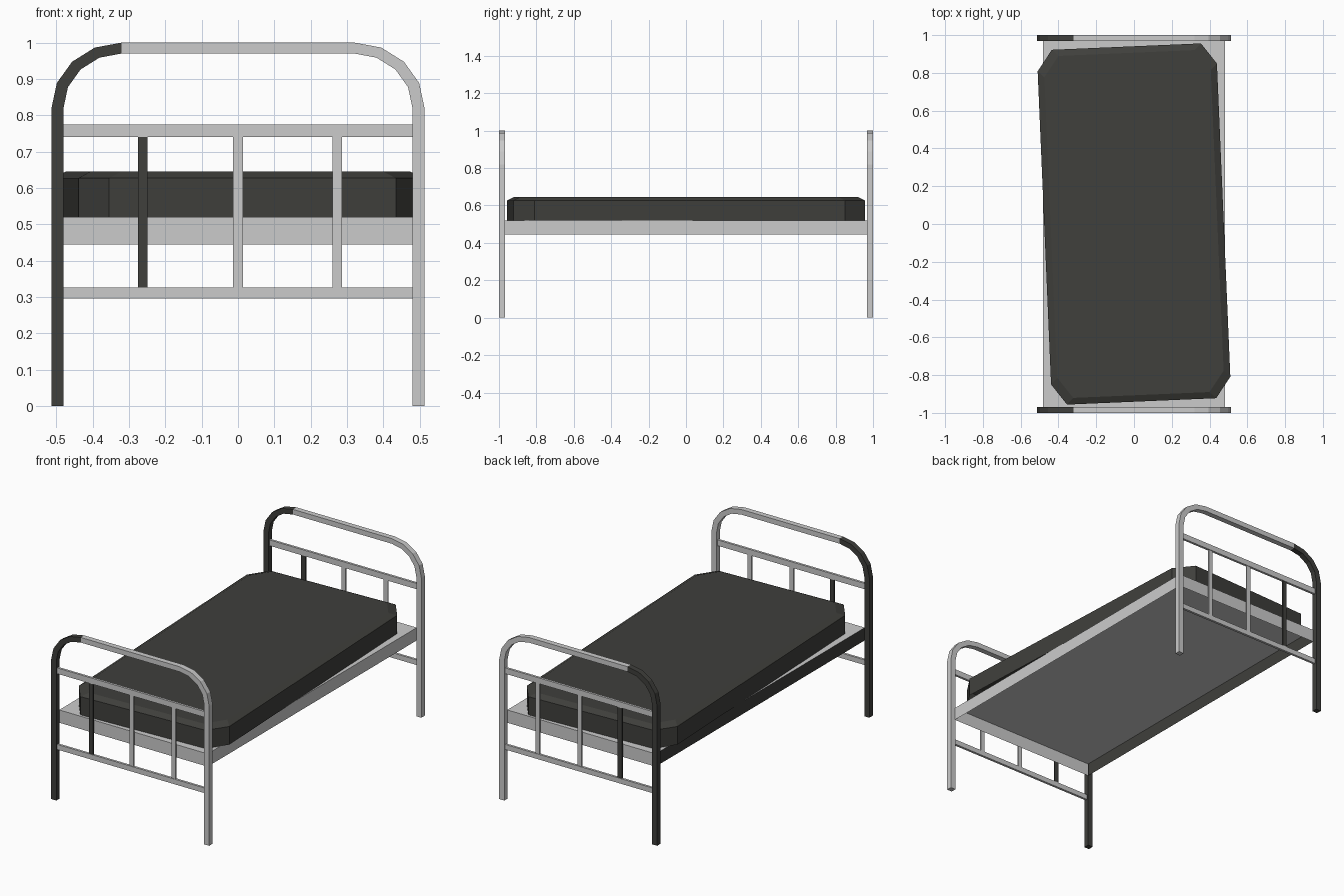
import bpy, bmesh, math

if "Cube" in bpy.data.objects:
    bpy.data.objects.remove(bpy.data.objects["Cube"])

dark = bpy.data.materials.new("dark_grey")
dark.diffuse_color = (0.05, 0.05, 0.045, 1)
dark.use_nodes = True
dark.node_tree.nodes["Principled BSDF"].inputs["Base Color"].default_value = dark.diffuse_color

END_Y = 0.984    # centre of the end frames
TUBE = 0.032


def finish(name, bm, mat=None):
    mesh = bpy.data.meshes.new(name)
    bm.to_mesh(mesh)
    bm.free()
    ob = bpy.data.objects.new(name, mesh)
    bpy.context.collection.objects.link(ob)
    if mat:
        mesh.materials.append(mat)
    return ob


def box(name, x0, x1, y0, y1, z0, z1, mat=None, open_bottom=False):
    bm = bmesh.new()
    bmesh.ops.create_cube(bm, size=1)
    if open_bottom:
        low = [f for f in bm.faces if f.calc_center_median().z < -0.4]
        bmesh.ops.delete(bm, geom=low, context='FACES')
    for v in bm.verts:
        v.co.x = x1 if v.co.x > 0 else x0
        v.co.y = y1 if v.co.y > 0 else y0
        v.co.z = z1 if v.co.z > 0 else z0
    return finish(name, bm, mat)


def bent_post(name, side, yc, mat=None):
    # square tube: straight leg, then a four-segment elliptical bend
    path = [(0.513, 0.480, 0, 0)]
    for i in range(5):
        a = math.radians(22.5 * i)
        c, s = math.cos(a), math.sin(a)
        path.append((0.32 + 0.193 * c, 0.32 + 0.16 * c,
                     0.82 + 0.18 * s, 0.82 + 0.15 * s))
    bm = bmesh.new()
    rings = []
    for xo, xi, zo, zi in path:
        pts = [(xo, -1, zo), (xo, 1, zo), (xi, 1, zi), (xi, -1, zi)]
        rings.append([bm.verts.new((side * x, yc + y * TUBE / 2, z)) for x, y, z in pts])
    for a, b in zip(rings, rings[1:]):
        for k in range(4):
            n = (k + 1) % 4
            bm.faces.new((a[k], a[n], b[n], b[k]))
    bm.faces.new(rings[0])
    bm.faces.new(rings[-1])
    bmesh.ops.recalc_face_normals(bm, faces=bm.faces)
    return finish(name, bm, mat)


# head and foot frames
for label, sy in (("foot", -1), ("head", 1)):
    yc = sy * END_Y

    def rail(name, x0, x1, z0, z1, depth, mat=None):
        box(f"{label}_{name}", x0, x1, yc - depth / 2, yc + depth / 2, z0, z1, mat)

    bent_post(f"{label}_left_post", -1, yc, dark)
    bent_post(f"{label}_right_post", 1, yc)
    rail("top_rail", -0.32, 0.32, 0.97, 1.0, TUBE)
    rail("upper_rail", -0.482, 0.482, 0.741, 0.775, 0.014)
    rail("lower_rail", -0.482, 0.482, 0.296, 0.326, 0.014)
    for i, x in enumerate((-0.262, 0, 0.273)):
        rail(f"bar_{i + 1}", x - 0.0135, x + 0.0135, 0.326, 0.741, 0.008,
             dark if i == 0 else None)

# bed base: shallow tray, open underneath, with one dark side
base = box("bed_base", -0.482, 0.482, -0.97, 0.97, 0.445, 0.52, open_bottom=True)
grey = bpy.data.materials.new("grey")
grey.diffuse_color = (0.8, 0.8, 0.8, 1)
grey.use_nodes = True
grey.node_tree.nodes["Principled BSDF"].inputs["Base Color"].default_value = grey.diffuse_color
base.data.materials.append(None)
base.data.materials.append(dark)
for p in base.data.polygons:
    if p.normal.x < -0.5:
        p.material_index = 1
bpy.data.materials.remove(grey)

# mattress: cut-corner slab with a bevelled top, lying slightly askew on the base
bm = bmesh.new()
rings = []
for inset, z in ((0, 0.52), (0, 0.627), (0.034, 0.645)):
    hx, hy, cx, cy = 0.475 - inset, 0.94 - inset, 0.08, 0.11
    pts = [(hx, -hy + cy), (hx, hy - cy), (hx - cx, hy), (-hx + cx, hy),
           (-hx, hy - cy), (-hx, -hy + cy), (-hx + cx, -hy), (hx - cx, -hy)]
    rings.append([bm.verts.new((x, y, z)) for x, y in pts])
for a, b in zip(rings, rings[1:]):
    for k in range(8):
        n = (k + 1) % 8
        bm.faces.new((a[k], a[n], b[n], b[k]))
bm.faces.new(rings[-1])
mattress = finish("mattress", bm, dark)
mattress.rotation_euler.z = math.radians(2.45)
